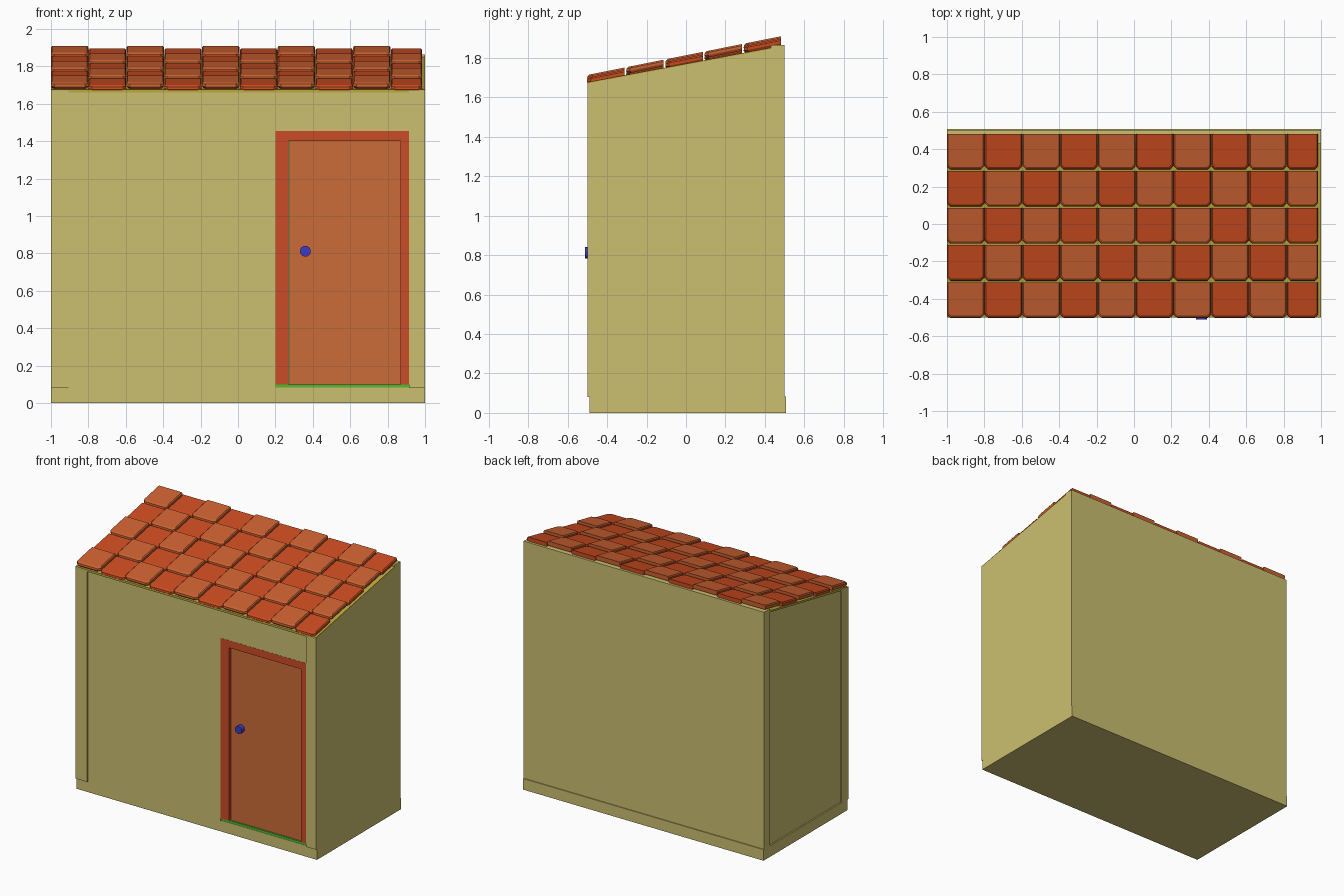
import bpy, bmesh, math

if "Cube" in bpy.data.objects:
    bpy.data.objects.remove(bpy.data.objects["Cube"])


def material(name, r, g, b):
    m = bpy.data.materials.new(name)
    m.diffuse_color = (r, g, b, 1)
    m.use_nodes = True
    m.node_tree.nodes["Principled BSDF"].inputs["Base Color"].default_value = m.diffuse_color
    return m


WALL = material("wall_sand", 0.60, 0.52, 0.16)
DECK = material("deck_gold", 0.52, 0.40, 0.05)
FRAME = material("frame_red", 0.60, 0.07, 0.02)
DOOR = material("door_orange", 0.60, 0.15, 0.04)
SILL = material("sill_green", 0.08, 0.50, 0.03)
KNOB = material("knob_blue", 0.05, 0.04, 0.55)
TILE_RED = material("tile_red", 0.60, 0.07, 0.014)
TILE_ORANGE = material("tile_orange", 0.60, 0.12, 0.03)


def add_object(name, bm, mat):
    bmesh.ops.recalc_face_normals(bm, faces=bm.faces)
    me = bpy.data.meshes.new(name)
    bm.to_mesh(me)
    bm.free()
    ob = bpy.data.objects.new(name, me)
    me.materials.append(mat)
    bpy.context.collection.objects.link(ob)
    return ob


def loft(name, lower, upper, mat):
    """Solid between two matching outlines."""
    bm = bmesh.new()
    a = [bm.verts.new(p) for p in lower]
    b = [bm.verts.new(p) for p in upper]
    bm.faces.new(a)
    bm.faces.new(b)
    n = len(a)
    for i in range(n):
        j = (i + 1) % n
        bm.faces.new((a[i], a[j], b[j], b[i]))
    return add_object(name, bm, mat)


def prism(name, x0, x1, profile, mat):
    """Extrude a (y, z) profile along x."""
    return loft(name, [(x0, y, z) for y, z in profile],
                [(x1, y, z) for y, z in profile], mat)


def box(name, x0, x1, y0, y1, z0, z1, mat):
    return prism(name, x0, x1, [(y0, z0), (y1, z0), (y1, z1), (y0, z1)], mat)


def roof_z(y):
    return 1.67 + 0.188 * (y + 0.5)


def wall(name, x0, x1, y0, y1, z0=0.08):
    """Wall piece whose top follows the roof slope."""
    return prism(name, x0, x1,
                 [(y0, z0), (y1, z0), (y1, roof_z(y1)), (y0, roof_z(y0))], WALL)


# Floor slab and walls
box("floor_slab", -1, 1, -0.49, 0.507, 0, 0.083, WALL)
box("back_wall", -1, 1, 0.43, 0.5, 0.08, 1.865, WALL)
wall("left_front_post", -1, -0.905, -0.5, -0.42)
wall("left_wall", -0.99, -0.91, -0.42, 0.43)
wall("right_wall", 0.915, 1, -0.5, 0.43)
wall("front_wall", -0.905, 0.2, -0.492, -0.42)
wall("wall_above_door", 0.2, 0.915, -0.492, -0.42, 1.455)
prism("roof_deck", -1, 1, [(-0.5, 1.66), (0.44, 1.84), (0.44, 1.853), (-0.5, 1.676)], DECK)

# Door, frame, sill and knob
box("door_jamb_left", 0.2, 0.27, -0.493, -0.42, 0.1, 1.455, FRAME)
box("door_jamb_right", 0.87, 0.915, -0.493, -0.42, 0.1, 1.455, FRAME)
box("door_lintel", 0.27, 0.87, -0.493, -0.42, 1.4, 1.455, FRAME)
box("door_panel", 0.275, 0.87, -0.477, -0.43, 0.1, 1.4, DOOR)
box("door_sill", 0.2, 0.915, -0.488, -0.42, 0.08, 0.1, SILL)
bpy.ops.mesh.primitive_cylinder_add(vertices=16, radius=0.029, depth=0.036,
                                    location=(0.36, -0.493, 0.812),
                                    rotation=(math.pi / 2, 0, 0))
knob = bpy.context.object
knob.name = "door_knob"
knob.data.materials.append(KNOB)
bpy.ops.object.shade_smooth_by_angle(angle=math.radians(40))


# Roof tiles: checkerboard of raised and lowered slabs with chamfered fronts
def tile(name, x0, x1, y0, y1, lift, mat):
    c = 0.018
    top_in = 0.006

    def plan(inset, front, height):
        a, b = x0 + inset, x1 - inset
        pts = [(a, y1), (a, front + c), (a + c, front), (b - c, front),
               (b, front + c), (b, y1)]
        return [(x, y, 1.675 + 0.2 * (y + 0.5) + height + lift) for x, y in pts]

    bm = bmesh.new()
    rings = [plan(0.008, y0 + 0.010, 0.0), plan(0, y0, 0.012),
             plan(0, y0 + 0.002, 0.026), plan(top_in, y0 + 0.012, 0.034)]
    rings = [[bm.verts.new(p) for p in r] for r in rings]
    bm.faces.new(rings[0])
    bm.faces.new(rings[-1])
    for a, b in zip(rings, rings[1:]):
        for i in range(6):
            j = (i + 1) % 6
            bm.faces.new((a[i], a[j], b[j], b[i]))
    add_object(name, bm, mat)


for row in range(5):
    y0 = -0.502 + 0.1985 * row
    for col in range(10):
        x0 = -1 + 0.202 * col
        raised = (row + col) % 2 == 0
        x1 = min(x0 + 0.2, 0.985)
        tile(f"roof_tile_{row}_{col}", x0, x1, y0, y0 + 0.19,
             0.004 if raised else -0.01, TILE_ORANGE if raised else TILE_RED)
